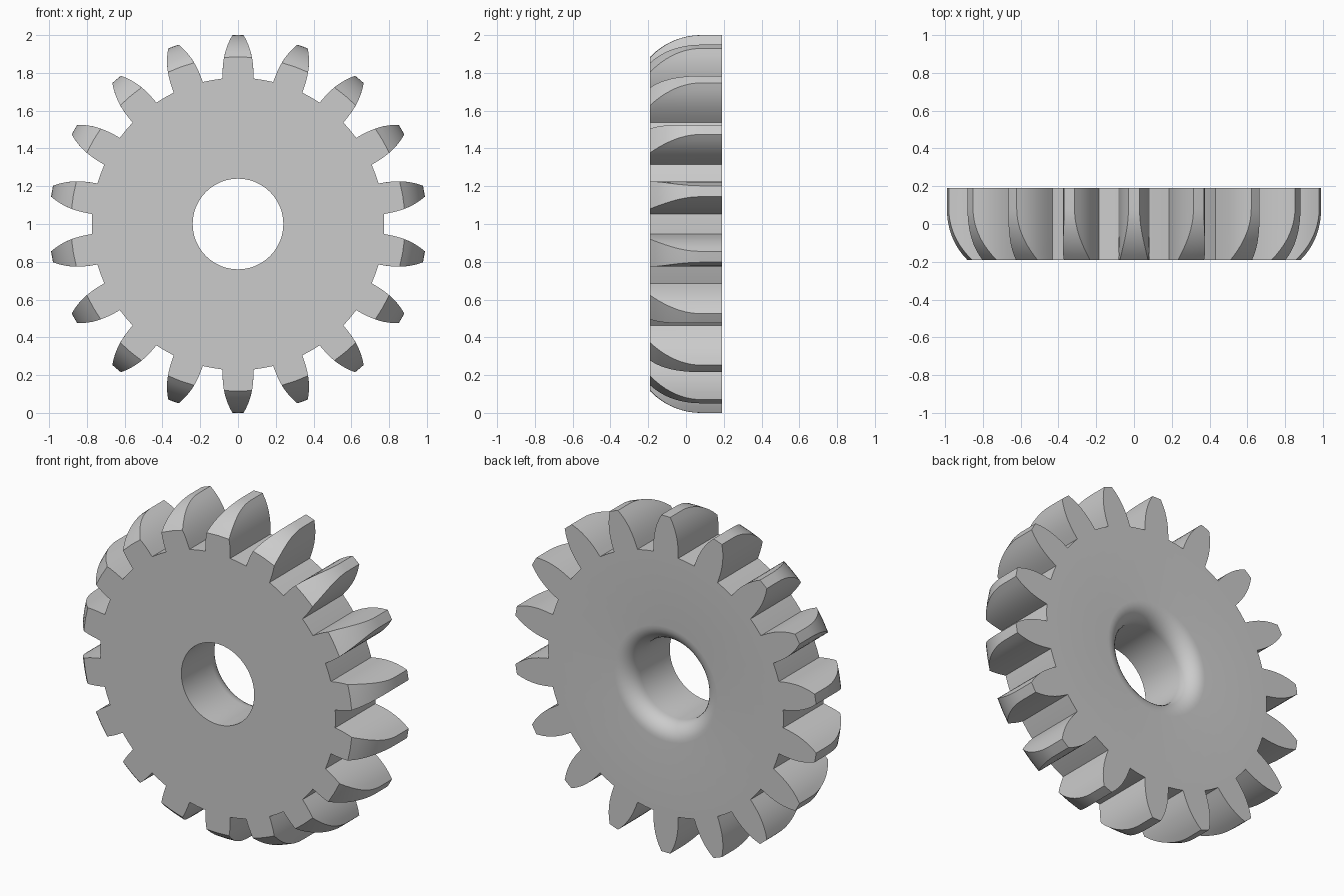
import bpy, bmesh
from math import sin, cos, pi, sqrt, radians

TEETH, HALF, ROOT, BORE, FILLET = 18, 0.19, 0.77, 0.24, 0.1
FLANK_STEPS, BORE_SIDES = 7, 48
CROWN, CROWN_Y = 0.374, 0.08   # rounding of the tooth tips towards the front

old = bpy.data.objects.get("Cube")
if old:
    bpy.data.objects.remove(old, do_unlink=True)

grey = bpy.data.materials.new("plain grey")
grey.use_nodes = True
colour = (0.6, 0.6, 0.6, 1)
grey.diffuse_color = colour
grey.node_tree.nodes["Principled BSDF"].inputs["Base Color"].default_value = colour


def tip_radius(y):
    d = max(0, CROWN_Y - y)
    return 1 - CROWN + sqrt(CROWN**2 - d * d)


def half_width(h):
    t = max(0, (h - ROOT) / (1 - ROOT))
    return 0.082 - 0.053 * t**2.6


def outline(y):
    """Gear section at depth y: flanks, tip and valley of every tooth."""
    top = tip_radius(y)
    top_h = sqrt(top**2 - half_width(top)**2)
    heights = [ROOT + (top_h - ROOT) * i / FLANK_STEPS for i in range(FLANK_STEPS + 1)]
    tooth = [(-half_width(h), h) for h in heights] + [(0, top)]
    tooth += [(half_width(h), h) for h in reversed(heights)]
    mid = pi / TEETH
    root_r = ROOT + 0.004
    tooth.append((root_r * sin(mid), root_r * cos(mid)))
    points = []
    for k in range(TEETH):
        c, s = cos(2 * mid * k), sin(2 * mid * k)
        points += [(u * c + h * s, y, 1 + h * c - u * s) for u, h in tooth]
    return points


def circle(r, y):
    angles = [2 * pi * i / BORE_SIDES for i in range(BORE_SIDES)]
    return [(r * sin(a), y, 1 + r * cos(a)) for a in angles]


def loft(bm, sections):
    """Join closed sections with quads; return the first and last rings."""
    rings = [[bm.verts.new(p) for p in s] for s in sections]
    for a, b in zip(rings, rings[1:]):
        for i in range(len(a)):
            j = (i + 1) % len(a)
            bm.faces.new((a[i], a[j], b[j], b[i]))
    return rings[0], rings[-1]


def ring_edges(bm, ring):
    return [bm.edges.get((ring[i - 1], ring[i])) for i in range(len(ring))]


bm = bmesh.new()

# Toothed rim with crowned tips
depths = [-HALF + (CROWN_Y + HALF) * i / 10 for i in range(11)] + [HALF]
rim = loft(bm, [outline(y) for y in depths])

# Straight bore flaring out through a fillet at the back
sections = [circle(BORE, -HALF)]
for i in range(9):
    a = pi / 2 * i / 8
    sections.append(circle(BORE + FILLET * (1 - cos(a)), HALF - FILLET * (1 - sin(a))))
bore = loft(bm, sections)

# Flat front and back faces between rim and bore
for outer, inner, facing in ((rim[0], bore[0], -1), (rim[1], bore[1], 1)):
    bmesh.ops.triangle_fill(bm, use_beauty=True, normal=(0, facing, 0),
                            edges=ring_edges(bm, outer) + ring_edges(bm, inner))

bmesh.ops.recalc_face_normals(bm, faces=bm.faces)
mesh = bpy.data.meshes.new("gear_wheel")
bm.to_mesh(mesh)
bm.free()
mesh.materials.append(grey)
gear = bpy.data.objects.new("gear_wheel", mesh)
bpy.context.collection.objects.link(gear)

bpy.ops.object.select_all(action='DESELECT')
gear.select_set(True)
bpy.context.view_layer.objects.active = gear
bpy.ops.object.shade_smooth_by_angle(angle=radians(30))
